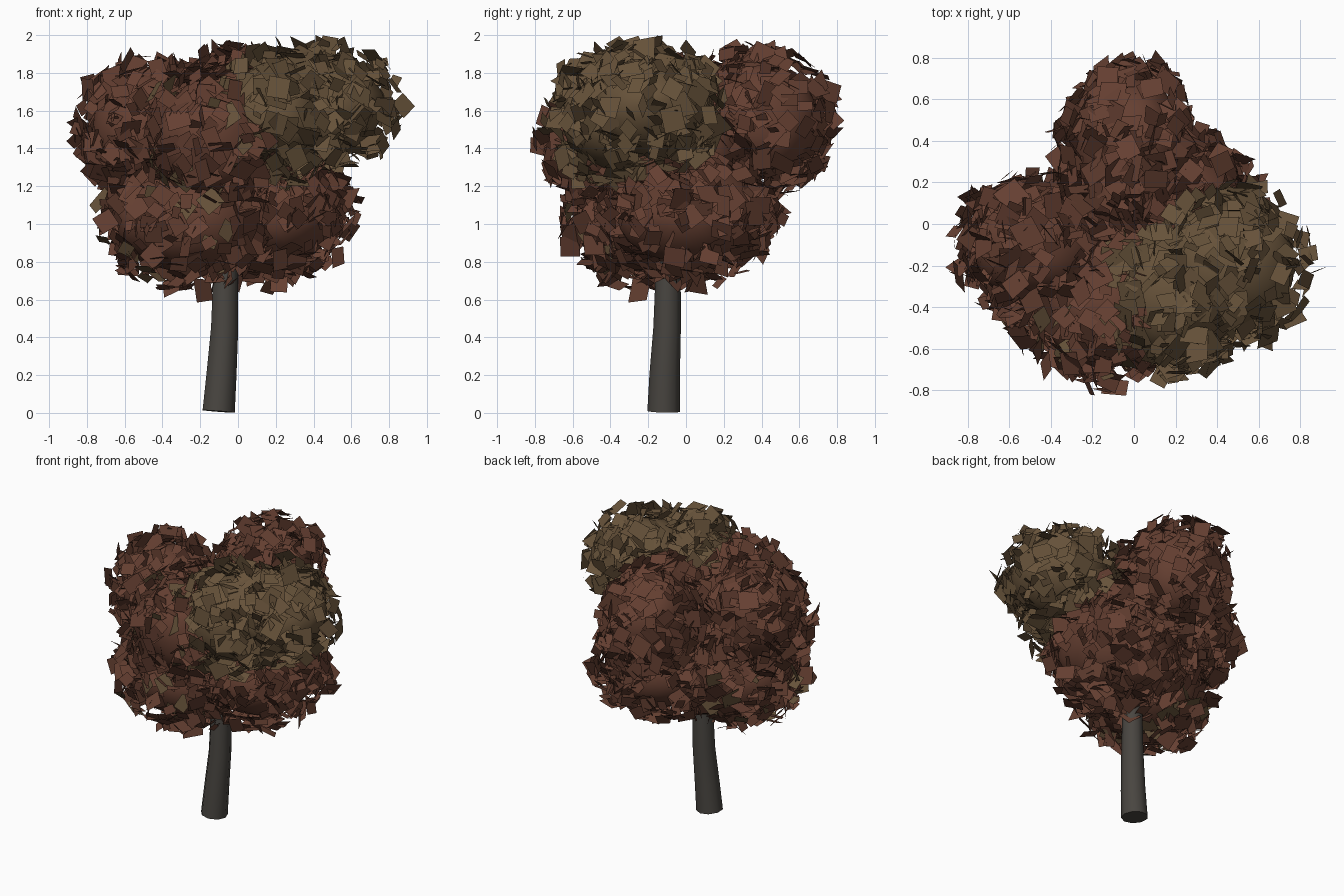
import bpy, bmesh, math, random
from mathutils import Vector, Matrix, noise

if "Cube" in bpy.data.objects:
    bpy.data.objects.remove(bpy.data.objects["Cube"])

random.seed(7)


def material(name, color):
    m = bpy.data.materials.new(name)
    m.diffuse_color = (*color, 1)
    m.use_nodes = True
    m.node_tree.nodes["Principled BSDF"].inputs["Base Color"].default_value = m.diffuse_color
    return m


RED = material("red_brown_leaf", (0.13, 0.05, 0.031))
OLIVE = material("olive_leaf", (0.135, 0.085, 0.042))
BARK = material("bark", (0.066, 0.06, 0.052))


def make_object(name, bm, mat, smooth):
    mesh = bpy.data.meshes.new(name)
    bm.to_mesh(mesh)
    bm.free()
    mesh.materials.append(mat)
    for p in mesh.polygons:
        p.use_smooth = smooth
    ob = bpy.data.objects.new(name, mesh)
    bpy.context.collection.objects.link(ob)
    return ob


def tube(name, path, sides=9):
    """Tapered tube through (x, y, z, radius) points, capped at both ends."""
    bm = bmesh.new()
    rings = []
    pts = [Vector(p[:3]) for p in path]
    for i, p in enumerate(pts):
        d = pts[min(i + 1, len(pts) - 1)] - pts[max(i - 1, 0)]
        rot = Vector((0, 0, 1)).rotation_difference(d)
        ring = []
        for k in range(sides):
            a = math.tau * k / sides
            v = Vector((math.cos(a), math.sin(a), 0)) * path[i][3]
            ring.append(bm.verts.new(p + rot @ v))
        rings.append(ring)
    for a, b in zip(rings, rings[1:]):
        for k in range(sides):
            n = (k + 1) % sides
            bm.faces.new((a[k], a[n], b[n], b[k]))
    bm.faces.new(rings[0][::-1])
    bm.faces.new(rings[-1])
    ob = make_object(name, bm, BARK, True)
    bpy.context.view_layer.objects.active = ob
    ob.select_set(True)
    bpy.ops.object.shade_smooth_by_angle(angle=math.radians(50))
    ob.select_set(False)


# Leaning trunk
tube("trunk", [(-0.105, -0.118, 0.008, 0.088), (-0.09, -0.113, 0.2, 0.082),
               (-0.073, -0.1, 0.45, 0.074), (-0.068, -0.095, 0.72, 0.068),
               (-0.06, -0.09, 0.95, 0.055)])

# Foliage clumps: name, centre, outer radii, material, leaf count
CLUMPS = [
    ("right_clump", (0.45, -0.20, 1.62), (0.42, 0.40, 0.35), OLIVE, 360),
    ("front_right_clump", (0.20, -0.35, 1.57), (0.38, 0.40, 0.38), OLIVE, 360),
    ("left_clump", (-0.48, -0.11, 1.50), (0.39, 0.36, 0.40), RED, 420),
    ("back_clump", (-0.02, 0.38, 1.55), (0.36, 0.42, 0.40), RED, 420),
    ("front_clump", (-0.13, -0.40, 1.45), (0.40, 0.39, 0.40), RED, 380),
    ("lower_left_clump", (-0.26, -0.21, 1.02), (0.48, 0.45, 0.37), RED, 480),
    ("lower_right_clump", (0.15, 0.02, 1.05), (0.48, 0.48, 0.37), RED, 480),
    ("middle_clump", (0.00, 0.00, 1.38), (0.46, 0.42, 0.36), RED, 300),
]
INSET = 0.095


def depth(p, c, r):
    """Normalised distance of p from the clump centre."""
    return Vector([(p[i] - c[i]) / (r[i] - INSET) for i in range(3)]).length


# Smooth solid cores beneath the leaves
for name, c, r, mat, count in CLUMPS:
    bm = bmesh.new()
    bmesh.ops.create_icosphere(bm, subdivisions=3, radius=1)
    for v in bm.verts:
        k = 1 + 0.06 * noise.noise(v.co * 1.8 + Vector(c) * 5)
        v.co = Vector([c[i] + v.co[i] * k * (r[i] - INSET) for i in range(3)])
    make_object(name + "_core", bm, mat, True)


def add_leaf(bm, p, normal, size):
    """Slightly irregular flat square with a random spin."""
    rot = Vector((0, 0, 1)).rotation_difference(normal).to_matrix()
    rot = rot @ Matrix.Rotation(random.uniform(0, math.tau), 3, 'Z')
    w = size * random.uniform(0.75, 1.1)
    corners = []
    for x, y in ((-1, -1), (1, -1), (1, 1), (-1, 1)):
        j = random.uniform(0.75, 1.1)
        co = p + rot @ Vector((x * w * j, y * size, 0)) * 0.5
        co.z = min(co.z, 2.0)
        corners.append(bm.verts.new(co))
    bm.faces.new(corners)


# Leaf cards scattered over the exposed part of each clump
for name, c, r, mat, count in CLUMPS:
    leaves = {RED: bmesh.new(), OLIVE: bmesh.new()}
    for _ in range(count):
        d = Vector([random.gauss(0, 1) for _ in range(3)]).normalized()
        inset = random.uniform(-0.01, INSET)
        p = Vector([c[i] + d[i] * (r[i] - inset) for i in range(3)])
        if any(depth(p, o[1], o[2]) < 0.95 for o in CLUMPS if o[0] != name):
            continue
        n = Vector([d[i] / r[i] for i in range(3)]).normalized()
        n += Vector([random.uniform(-0.9, 0.9) for _ in range(3)])
        kind = mat
        if name in ("lower_left_clump", "front_clump") and random.random() < 0.12:
            kind = OLIVE
        add_leaf(leaves[kind], p, n.normalized(), random.uniform(0.06, 0.13))
    for kind, bm in leaves.items():
        if bm.faces:
            make_object(f"{name}_{kind.name}", bm, kind, False)
        else:
            bm.free()
